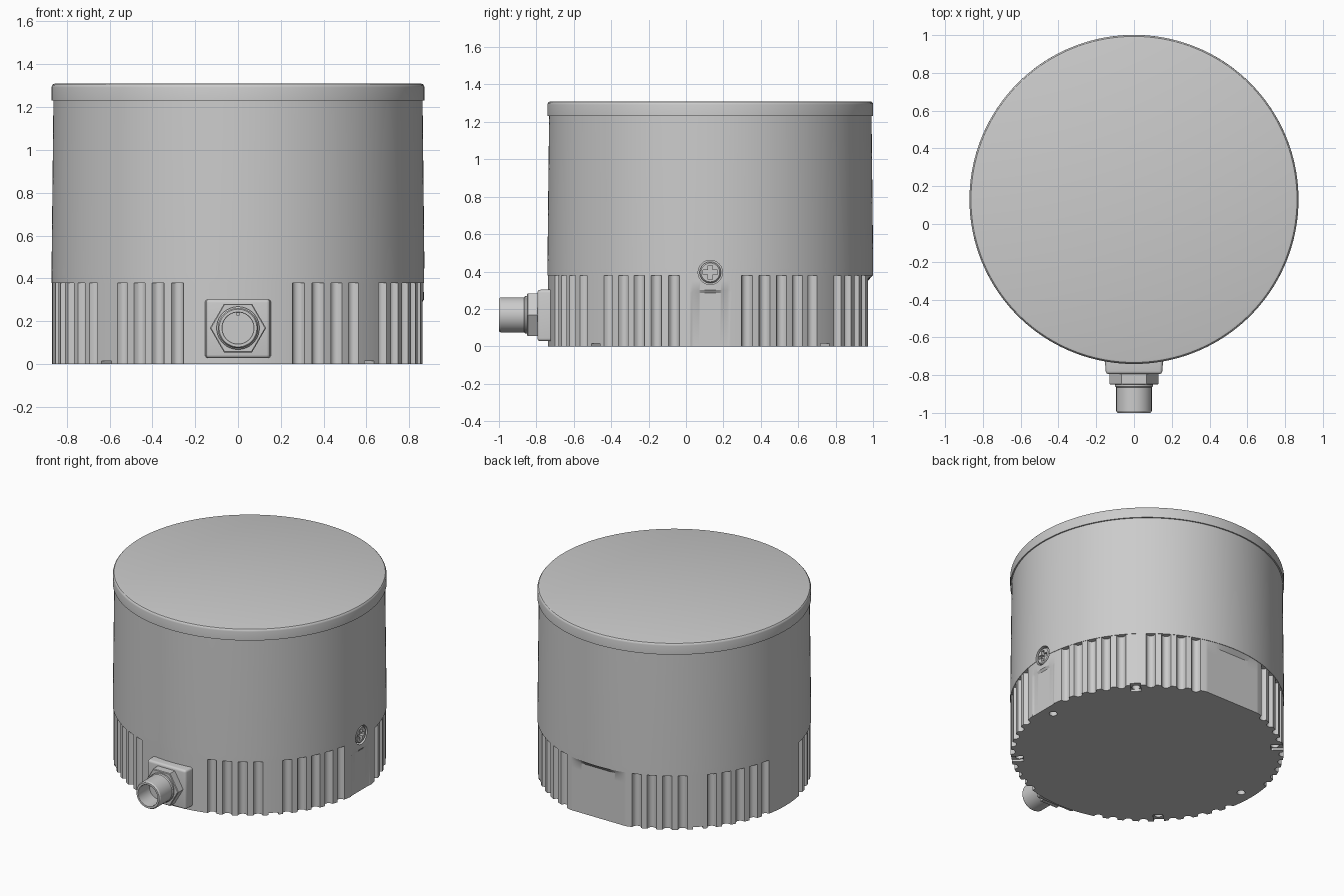
import bpy, bmesh, math
from mathutils import Matrix, Vector

if "Cube" in bpy.data.objects:
    bpy.data.objects.remove(bpy.data.objects["Cube"], do_unlink=True)

CY = 0.13        # housing axis, set back to leave room for the connector
R = 0.87
STEPS = 720

grey = bpy.data.materials.new("housing_grey")
grey.use_nodes = True
colour = (0.6, 0.6, 0.6, 1)
grey.diffuse_color = colour
grey.node_tree.nodes["Principled BSDF"].inputs["Base Color"].default_value = colour


def finish(name, bm):
    bmesh.ops.recalc_face_normals(bm, faces=bm.faces)
    mesh = bpy.data.meshes.new(name)
    bm.to_mesh(mesh)
    bm.free()
    mesh.materials.append(grey)
    obj = bpy.data.objects.new(name, mesh)
    bpy.context.collection.objects.link(obj)
    return obj


def loft(name, rings, matrix):
    """Skin a stack of equal rings and cap both ends."""
    bm = bmesh.new()
    loops = [[bm.verts.new(matrix @ Vector(p)) for p in ring] for ring in rings]
    n = len(loops[0])
    for a, b in zip(loops, loops[1:]):
        for i in range(n):
            j = (i + 1) % n
            bm.faces.new((a[i], a[j], b[j], b[i]))
    bm.faces.new(loops[0])
    bm.faces.new(loops[-1])
    return finish(name, bm)


def circle(r, z, n):
    return [(r * math.cos(math.tau * i / n), r * math.sin(math.tau * i / n), z)
            for i in range(n)]


def lathe(name, profile, n, matrix):
    return loft(name, [circle(r, z, n) for r, z in profile], matrix)


def box(name, size, matrix):
    bm = bmesh.new()
    bmesh.ops.create_cube(bm, size=1, matrix=matrix @ Matrix.Diagonal((*size, 1)))
    return finish(name, bm)


def apply_modifier(obj, mod):
    bpy.context.view_layer.objects.active = obj
    bpy.ops.object.modifier_apply(modifier=mod.name)


def cut(target, cutter):
    mod = target.modifiers.new("cut", 'BOOLEAN')
    mod.operation = 'DIFFERENCE'
    mod.solver = 'EXACT'
    mod.object = cutter
    apply_modifier(target, mod)
    bpy.data.objects.remove(cutter, do_unlink=True)


# Housing: fluted skirt, flats and tapered drum in one skin
FLUTES = [19, 25.5, 32, 38.5, 51, 57.5, 64, 70.5, 77]
FLUTE_HALF, FLUTE_DEPTH = 2.0, 0.03


def skirt(z, back_flat, side_flat):
    ring = []
    for i in range(STEPS):
        deg = i * 360 / STEPS
        a = math.radians(deg)
        # angle away from the front-back axis, folded into one quadrant
        fold = abs((deg - 90 + 90) % 180 - 90)
        r = R - 0.002
        for f in FLUTES:
            u = abs(fold - f) / FLUTE_HALF
            if u < 1:
                r -= FLUTE_DEPTH * math.sqrt(1 - u * u)
        if back_flat and abs(deg - 90) < 16:
            r = min(r, 0.842 / math.sin(a))
        if side_flat and min(deg, 360 - deg) < 7:
            r = min(r, 0.857 / math.cos(a))
        ring.append((r * math.cos(a), r * math.sin(a), z))
    return ring


axis = Matrix.Translation((0, CY, 0))
housing = loft("housing", [
    skirt(0, True, True), skirt(0.285, True, True), skirt(0.30, True, False),
    skirt(0.35, True, False), skirt(0.378, False, False),
    circle(R + 0.001, 0.378, STEPS), circle(R + 0.001, 0.42, STEPS),
    circle(0.862, 1.236, STEPS)], axis)

# Mounting holes underneath, with rim notches at the diagonals
for deg in (0, 45, 135, 180, 225, 315):
    turn = axis @ Matrix.Rotation(math.radians(deg), 4, 'Z')
    diagonal = deg % 90 != 0
    spot = turn @ Matrix.Translation((0.815 if diagonal else 0.78, 0, 0))
    if diagonal:
        cut(housing, box("notch", (0.12, 0.065, 0.03),
                         spot @ Matrix.Translation((0.035, 0, 0))))
    cut(housing, lathe("hole", [(0.026, -0.05), (0.026, 0.06)], 24, spot))

# Side screw set in a round recess
side = Matrix.Translation((0, CY, 0.395)) @ Matrix.Rotation(math.pi / 2, 4, 'Y')
cut(housing, lathe("recess", [(0.065, 0.83), (0.065, 0.95)], 48, side))
screw = lathe("side_screw", [(0.057, 0.80), (0.057, 0.858), (0.05, 0.866)], 48, side)
for size in ((0.076, 0.024, 0.05), (0.024, 0.076, 0.05)):
    cut(screw, box("slot", size, side @ Matrix.Translation((0, 0, 0.866))))

# Lid with a softened rim
lid = lathe("lid", [(0.85, 1.231), (0.871, 1.231), (0.871, 1.292), (0.869, 1.30),
                    (0.863, 1.307), (0.853, 1.31)], 180, axis)

# Connector: flared block, hex nut and hollow barrel
block = box("connector_block", (0.32, 0.15, 0.275), Matrix.Translation((0, -0.72, 0.165)))
for v in block.data.vertices:
    if v.co.y < -0.75:
        v.co.x *= 0.93
bevel = block.modifiers.new("bevel", 'BEVEL')
bevel.width = 0.016
bevel.segments = 4
apply_modifier(block, bevel)

port = Matrix.Translation((0, -0.78, 0.168)) @ Matrix.Rotation(math.pi / 2, 4, 'X')
nut = lathe("hex_nut", [(0.131, 0), (0.131, 0.066), (0.126, 0.07)], 6, port)
barrel = lathe("connector_barrel", [
    (0.1, 0.06), (0.1, 0.08), (0.094, 0.086), (0.094, 0.21), (0.088, 0.22),
    (0.075, 0.22), (0.073, 0.217), (0.073, 0.1)], 64, port)
key = box("barrel_key", (0.016, 0.1, 0.018), Matrix.Translation((0, -0.93, 0.235)))

# Smooth shading with crisp edges
bpy.ops.object.select_all(action='DESELECT')
for obj in (housing, screw, lid, block, nut, barrel, key):
    obj.select_set(True)
bpy.context.view_layer.objects.active = housing
bpy.ops.object.shade_smooth_by_angle(angle=math.radians(30))
